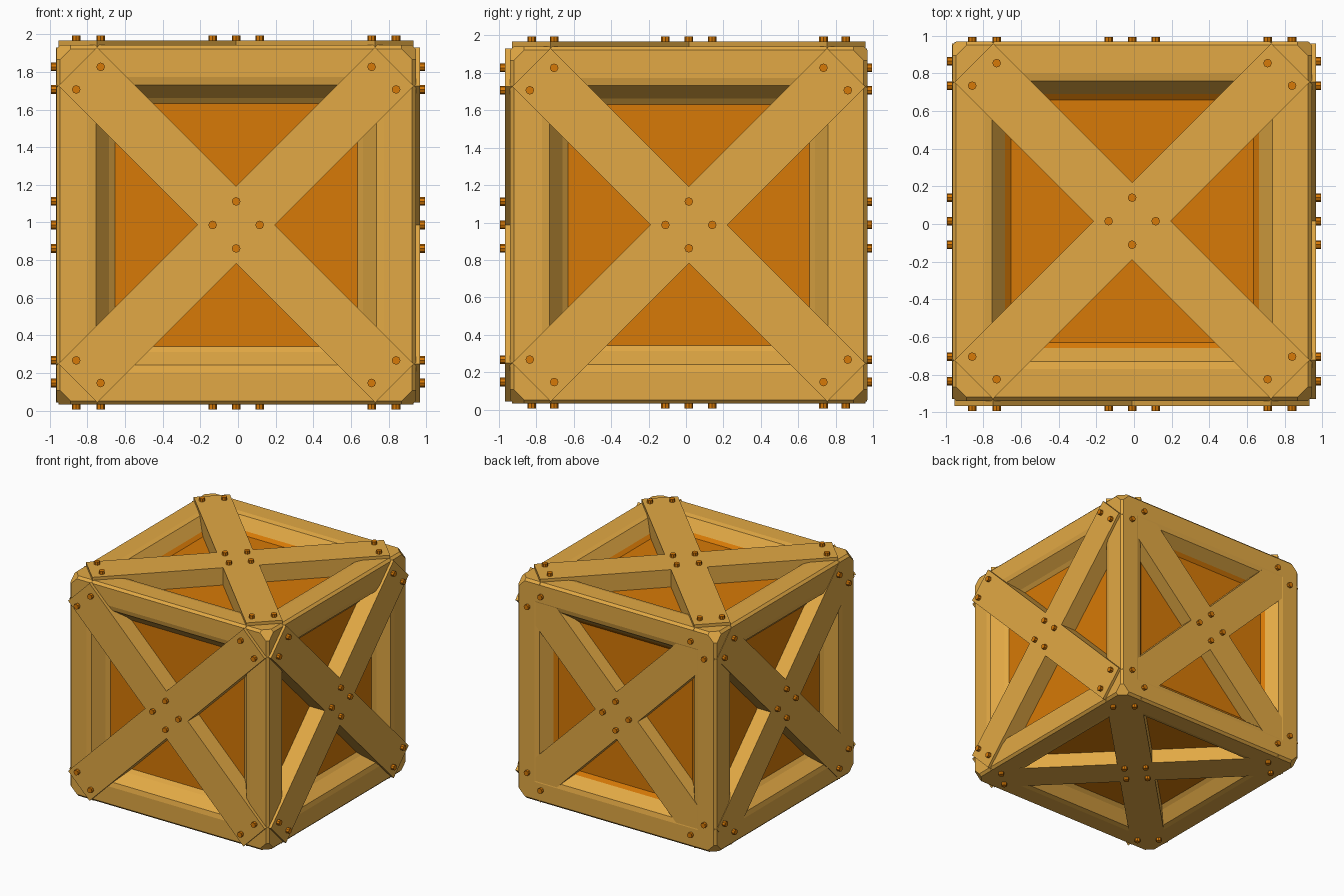
import bpy, bmesh, math
from itertools import product
from mathutils import Matrix, Vector

if "Cube" in bpy.data.objects:
    bpy.data.objects.remove(bpy.data.objects["Cube"])

CENTRE = Vector((0, 0, 1))
OFFSET = Vector((-0.01, 0.015, -0.013))   # the body sits slightly off centre
FRAME, PLANK, BOLT, PANEL = 0.955, 0.968, 0.995, 0.83


def material(name, rgb):
    m = bpy.data.materials.new(name)
    m.use_nodes = True
    m.diffuse_color = (*rgb, 1)
    bsdf = next(n for n in m.node_tree.nodes if n.type == 'BSDF_PRINCIPLED')
    bsdf.inputs["Base Color"].default_value = (*rgb, 1)
    return m


wood = material("light_wood", (0.76, 0.395, 0.058))
orange = material("orange_panel", (0.68, 0.193, 0.002))


def finish(name, bm, mats, matrix):
    bmesh.ops.recalc_face_normals(bm, faces=bm.faces)
    mesh = bpy.data.meshes.new(name)
    bm.to_mesh(mesh)
    bm.free()
    for m in mats:
        mesh.materials.append(m)
    ob = bpy.data.objects.new(name, mesh)
    ob.matrix_world = Matrix.Translation(CENTRE) @ matrix
    bpy.context.collection.objects.link(ob)


# Crate body: chamfered cube with a stepped recess on every side
bm = bmesh.new()
bmesh.ops.create_cube(bm, size=2 * FRAME)
bmesh.ops.bevel(bm, geom=bm.edges[:], offset=0.02, segments=1, affect='EDGES')
sides = [f for f in bm.faces if f.calc_area() > 1]
for thickness, depth in ((0.15, 0), (0.04, -0.01), (0.07, -0.09), (0.03, -0.025)):
    rings = bmesh.ops.inset_individual(bm, faces=sides, thickness=thickness,
                                       depth=depth, use_even_offset=True)["faces"]
for f in sides:
    f.material_index = 1
# The innermost slope is painted like the panel on the top and back
for f in rings:
    c = f.calc_center_median()
    if max(f.normal.y, f.normal.z) > 0.5 and max(c.y, c.z) > PANEL:
        f.material_index = 1
# Cut the eight corners flat
for signs in product((-1, 1), repeat=3):
    n = Vector(signs).normalized()
    bmesh.ops.bisect_plane(bm, geom=bm.verts[:] + bm.edges[:] + bm.faces[:],
                           plane_co=n * 2.77 / math.sqrt(3), plane_no=n,
                           clear_outer=True)
    bmesh.ops.holes_fill(bm, edges=[e for e in bm.edges if e.is_boundary], sides=0)
finish("crate_body", bm, [wood, orange], Matrix.Translation(OFFSET))


def cross_brace(name, matrix):
    """X-shaped plank brace, made of four arms around the centre."""
    bm = bmesh.new()
    half, length, base = 0.145, 1.19, PANEL - 0.03
    verts = []
    for k in range(4):
        turn = Matrix.Rotation(math.radians(45 + 90 * k), 3, 'Z')
        for p in ((half, -half), (length, -half), (length, half)):
            verts.append(bm.verts.new(turn @ Vector((*p, base))))
    face = bm.faces.new(verts)
    top = bmesh.ops.extrude_face_region(bm, geom=[face])["geom"]
    bmesh.ops.translate(bm, vec=(0, 0, PLANK - base),
                        verts=[g for g in top if isinstance(g, bmesh.types.BMVert)])
    finish(name, bm, [wood], matrix)


def bolts(name, matrix):
    """Four bolts round the centre and a pair at each plank end."""
    spots = [(0.125, 0), (0, 0.125), (-0.125, 0), (0, -0.125)]
    for sx, sy in product((-1, 1), repeat=2):
        spots += [(sx * 0.85, sy * 0.72), (sx * 0.72, sy * 0.84)]
    bm = bmesh.new()
    for x, y in spots:
        bmesh.ops.create_cone(bm, cap_ends=True, segments=8, radius1=0.023,
                              radius2=0.023, depth=0.06,
                              matrix=Matrix.Translation((x, y, BOLT - 0.03)))
    finish(name, bm, [orange], matrix)


# Braces and bolts for all six sides, lined up with the body
quarter = math.pi / 2
turns = {"top": Matrix(), "bottom": Matrix.Rotation(math.pi, 4, 'X')}
for k, side in enumerate(("front", "right", "back", "left")):
    turns[side] = Matrix.Rotation(quarter * k, 4, 'Z') @ Matrix.Rotation(quarter, 4, 'X')
for side, turn in turns.items():
    normal = turn.to_3x3() @ Vector((0, 0, 1))
    slide = OFFSET - normal * OFFSET.dot(normal)
    place = Matrix.Translation(slide) @ turn
    cross_brace(side + "_brace", place)
    bolts(side + "_bolts", place)
